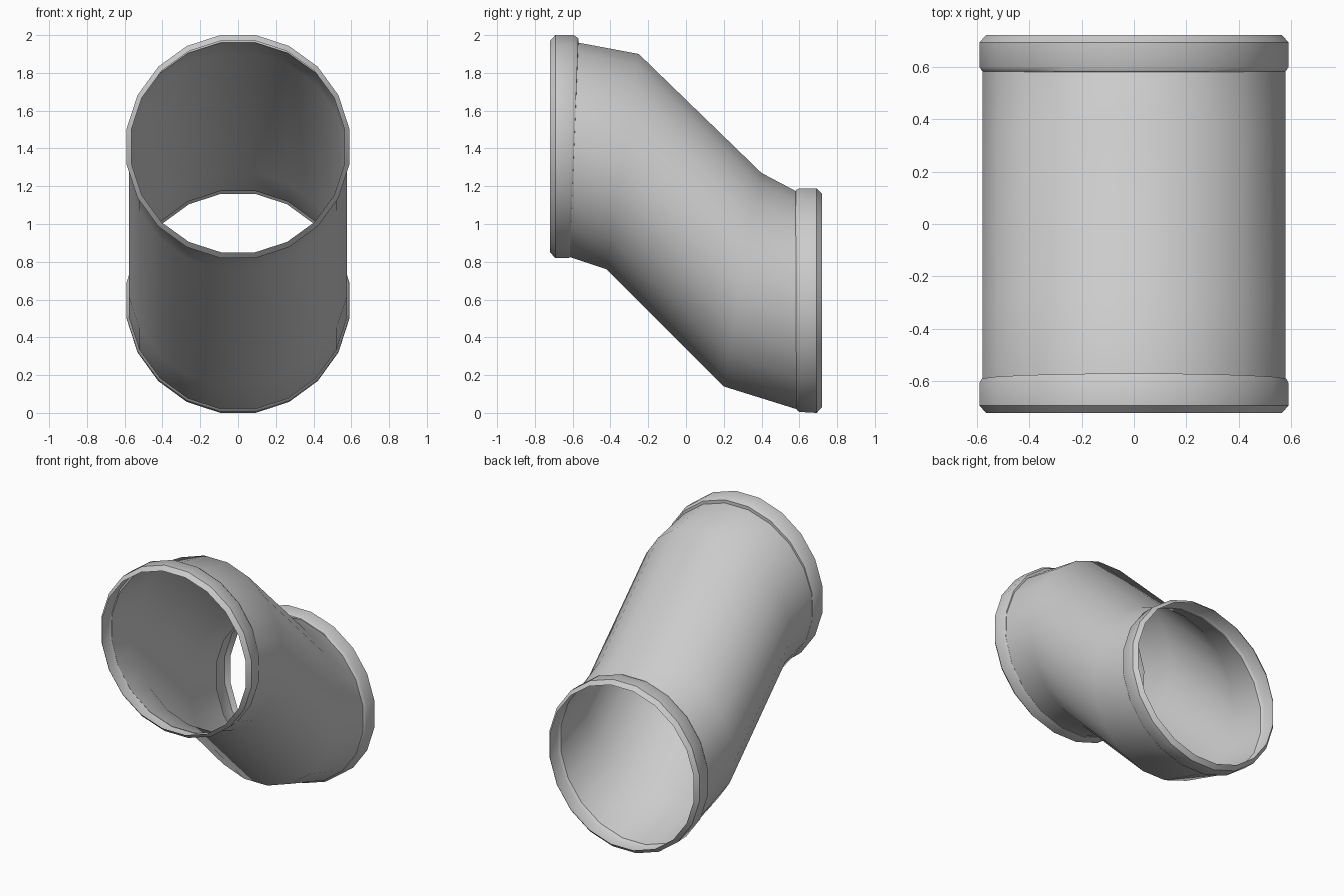
import bpy, bmesh, math

cube = bpy.data.objects.get("Cube")
if cube:
    bpy.data.objects.remove(cube, do_unlink=True)

SIDES = 20

grey = bpy.data.materials.new("light grey")
grey.use_nodes = True
grey.diffuse_color = (0.6, 0.6, 0.6, 1)
grey.node_tree.nodes["Principled BSDF"].inputs["Base Color"].default_value = (0.6, 0.6, 0.6, 1)


def add_ring(bm, top, bottom, half_width):
    """Tilted ring spanning the top and bottom points (y, z)."""
    verts = []
    for i in range(SIDES):
        a = 2 * math.pi * (i + 0.5) / SIDES
        c = math.cos(a) / math.cos(math.pi / SIDES)
        s = math.sin(a) / math.cos(math.pi / SIDES)
        y = (top[0] + bottom[0]) / 2 + c * (top[0] - bottom[0]) / 2
        z = (top[1] + bottom[1]) / 2 + c * (top[1] - bottom[1]) / 2
        verts.append(bm.verts.new((s * half_width, y, z)))
    return verts


def loft(name, rings):
    """Open thin-walled tube skinned through a list of rings."""
    bm = bmesh.new()
    loops = [add_ring(bm, *r) for r in rings]
    for a, b in zip(loops, loops[1:]):
        for i in range(SIDES):
            j = (i + 1) % SIDES
            bm.faces.new((a[i], b[i], b[j], a[j]))
    bm.normal_update()
    # make the wall face outward
    middle = max(bm.faces, key=lambda f: f.calc_center_median().x)
    if middle.normal.x < 0:
        bmesh.ops.reverse_faces(bm, faces=bm.faces[:])
    mesh = bpy.data.meshes.new(name)
    bm.to_mesh(mesh)
    bm.free()
    mesh.materials.append(grey)
    obj = bpy.data.objects.new(name, mesh)
    bpy.context.collection.objects.link(obj)
    bpy.ops.object.select_all(action="DESELECT")
    obj.select_set(True)
    bpy.context.view_layer.objects.active = obj
    bpy.ops.object.shade_smooth_by_angle(angle=math.radians(35))
    return obj


# Offset body: upper socket, two bends, lower socket
body_start = ((-0.57, 1.96), (-0.615, 0.825), 0.577)
body_end = ((0.58, 1.175), (0.585, 0.02), 0.577)
loft("offset_pipe_body", [
    body_start,
    ((-0.25, 1.9), (-0.42, 0.76), 0.577),
    ((0.4, 1.27), (0.2, 0.14), 0.577),
    body_end,
])

# Upper collar on the front end
loft("front_collar", [
    ((-0.72, 1.97), (-0.72, 0.85), 0.565),
    ((-0.692, 2.0), (-0.692, 0.82), 0.59),
    ((-0.595, 2.0), (-0.625, 0.82), 0.59),
    ((-0.57, 1.983), (-0.615, 0.822), 0.58),
    body_start,
])

# Lower collar on the back end
loft("back_collar", [
    body_end,
    ((0.582, 1.18), (0.587, 0.015), 0.58),
    ((0.6, 1.188), (0.6, 0.005), 0.59),
    ((0.692, 1.188), (0.692, 0.0), 0.59),
    ((0.72, 1.16), (0.72, 0.03), 0.565),
])
